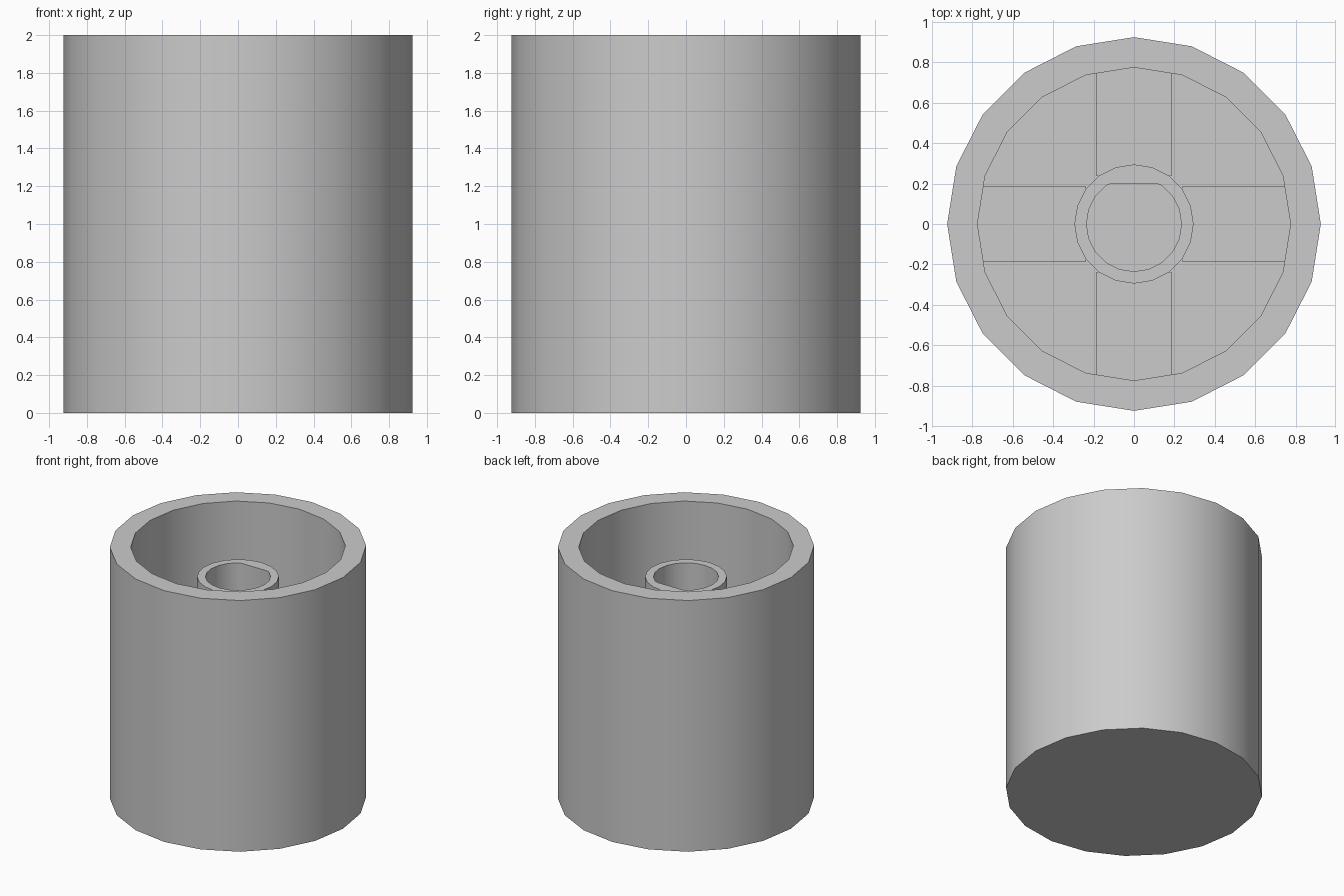
import bpy, bmesh, math

if "Cube" in bpy.data.objects:
    bpy.data.objects.remove(bpy.data.objects["Cube"], do_unlink=True)

SIDES = 20
RIM, FLOOR, RIB_TOP = 2.0, 0.15, 1.2
SLEEVE_TOP, BORE_FLOOR = 1.76, 0.6
OUTER, INNER = 0.925, 0.775
SLEEVE, BORE, FLAT = 0.295, 0.235, 0.2

grey = bpy.data.materials.new("plain grey")
grey.use_nodes = True
colour = (0.6, 0.6, 0.6, 1)
grey.diffuse_color = colour
grey.node_tree.nodes["Principled BSDF"].inputs["Base Color"].default_value = colour


def ring(radius, z, flat=None):
    """Polygon of points, optionally cut by a flat on the +y side."""
    points = []
    for i in range(SIDES):
        a = math.tau * i / SIDES
        x, y = radius * math.cos(a), radius * math.sin(a)
        if flat and y > flat:
            x, y = x * 1.55, flat
        points.append((x, y, z))
    return points


def finish(name, bm):
    bmesh.ops.recalc_face_normals(bm, faces=bm.faces)
    mesh = bpy.data.meshes.new(name)
    bm.to_mesh(mesh)
    bm.free()
    mesh.materials.append(grey)
    obj = bpy.data.objects.new(name, mesh)
    bpy.context.collection.objects.link(obj)
    bpy.ops.object.select_all(action='DESELECT')
    obj.select_set(True)
    bpy.context.view_layer.objects.active = obj
    bpy.ops.object.shade_smooth_by_angle(angle=math.radians(30))
    return obj


def stack(name, rings):
    """Bridge successive rings and cap both ends."""
    bm = bmesh.new()
    loops = [[bm.verts.new(p) for p in r] for r in rings]
    for low, high in zip(loops, loops[1:]):
        for i in range(SIDES):
            j = (i + 1) % SIDES
            bm.faces.new((low[i], low[j], high[j], high[i]))
    bm.faces.new(loops[0])
    bm.faces.new(loops[-1])
    return finish(name, bm)


# Hollow outer shell
stack("outer_shell", [ring(OUTER, 0), ring(OUTER, RIM),
                      ring(INNER, RIM), ring(INNER, FLOOR)])

# Central sleeve with a D-shaped bore
stack("shaft_sleeve", [ring(SLEEVE, FLOOR), ring(SLEEVE, SLEEVE_TOP),
                       ring(BORE, SLEEVE_TOP, FLAT), ring(BORE, BORE_FLOOR, FLAT)])

# Four ribs joining sleeve and shell
start, end, width = BORE + 0.003, INNER + 0.05, 0.37
for i, side in enumerate(("left", "back", "right", "front")):
    bm = bmesh.new()
    bmesh.ops.create_cube(bm, size=1)
    bmesh.ops.scale(bm, verts=bm.verts, vec=(end - start, width, RIB_TOP - FLOOR))
    bmesh.ops.translate(bm, verts=bm.verts,
                        vec=((start + end) / 2, 0, (RIB_TOP + FLOOR) / 2))
    rib = finish(side + "_rib", bm)
    rib.rotation_euler.z = i * math.pi / 2
